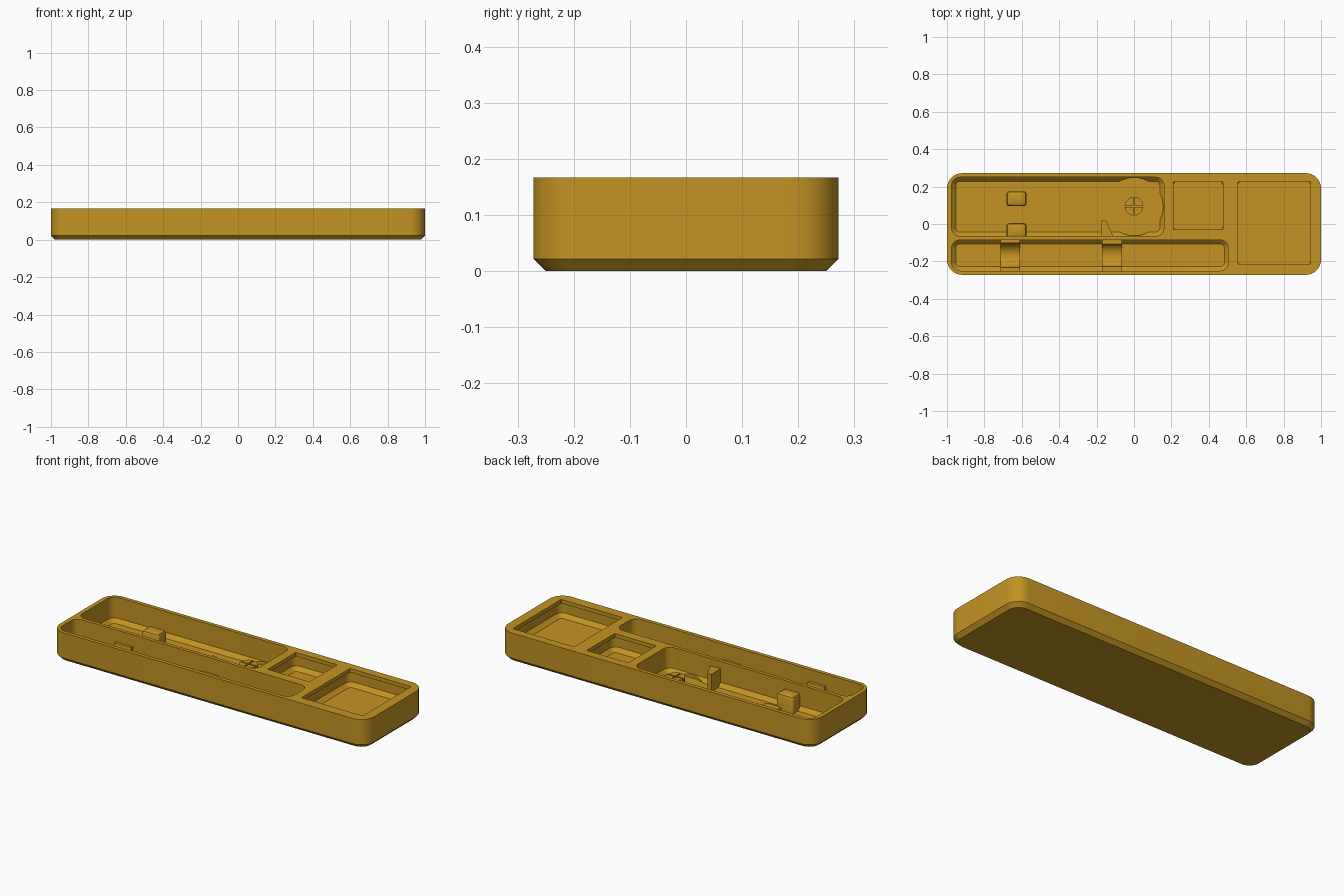
import bpy, bmesh, math
from mathutils import Vector

if "Cube" in bpy.data.objects:
    bpy.data.objects.remove(bpy.data.objects["Cube"])

gold = bpy.data.materials.new("golden_plastic")
gold.diffuse_color = (0.55, 0.296, 0.017, 1)
gold.use_nodes = True
gold.node_tree.nodes["Principled BSDF"].inputs["Base Color"].default_value = gold.diffuse_color

FLOOR, TOP, CH = 0.025, 0.167, 0.022


def make(name, bm):
    """Turn a bmesh into a smooth-by-angle object."""
    bmesh.ops.recalc_face_normals(bm, faces=bm.faces)
    me = bpy.data.meshes.new(name)
    bm.to_mesh(me)
    bm.free()
    me.materials.append(gold)
    ob = bpy.data.objects.new(name, me)
    bpy.context.collection.objects.link(ob)
    return ob


def ring(x0, x1, y0, y1, r, seg=8):
    """Rounded rectangle outline."""
    pts = []
    for k, (cx, cy) in enumerate([(x1 - r, y1 - r), (x0 + r, y1 - r), (x0 + r, y0 + r), (x1 - r, y0 + r)]):
        for i in range(seg + 1):
            a = math.pi / 2 * (k + i / seg)
            pts.append((cx + r * math.cos(a), cy + r * math.sin(a)))
    return pts


def loft(name, box, levels):
    """Stack rounded rectangles; each level is (inset, corner radius, z)."""
    x0, x1, y0, y1 = box
    bm = bmesh.new()
    rows = [[bm.verts.new((x, y, z)) for x, y in ring(x0 + d, x1 - d, y0 + d, y1 - d, r)]
            for d, r, z in levels]
    for a, b in zip(rows, rows[1:]):
        for i in range(len(a)):
            j = (i + 1) % len(a)
            bm.faces.new((a[i], a[j], b[j], b[i]))
    bm.faces.new(rows[0])
    bm.faces.new(rows[-1])
    return make(name, bm)


def extrude(name, pts, vec):
    """Extrude a closed planar outline along a vector."""
    bm = bmesh.new()
    face = bm.faces.new([bm.verts.new(p) for p in pts])
    out = bmesh.ops.extrude_face_region(bm, geom=[face])
    bmesh.ops.translate(bm, vec=Vector(vec),
                        verts=[v for v in out["geom"] if isinstance(v, bmesh.types.BMVert)])
    return make(name, bm)


def disc(cx, cy, r, z, n=64):
    return [(cx + r * math.cos(2 * math.pi * i / n), cy + r * math.sin(2 * math.pi * i / n), z)
            for i in range(n)]


def cut(target, cutter):
    mod = target.modifiers.new("cut", 'BOOLEAN')
    mod.operation, mod.solver, mod.object = 'DIFFERENCE', 'EXACT', cutter
    bpy.context.view_layer.objects.active = target
    bpy.ops.object.modifier_apply(modifier=mod.name)
    bpy.data.objects.remove(cutter)


# Tray body with chamfered base
tray = loft("tray_body", (-1, 1, -0.272, 0.272),
            [(CH, 0.06, 0), (0, 0.082, CH), (0, 0.082, TOP)])

# Two long open compartments with chamfered floors
for box in [(-0.975, 0.16, -0.065, 0.25), (-0.975, 0.505, -0.25, -0.085)]:
    cut(tray, loft("pocket_cutter", box,
                   [(CH, 0.023, FLOOR), (0, 0.045, FLOOR + CH), (0, 0.045, 0.2)]))

# Round recess in the wide compartment
cut(tray, extrude("recess_cutter", disc(0, 0.093, 0.156, FLOOR), (0, 0, 0.2)))

# Two lidded compartments: opening narrower than the cavity below
for box in [(0.21, 0.475, -0.03, 0.225), (0.555, 0.945, -0.215, 0.225)]:
    cut(tray, loft("cavity_cutter", box,
                   [(0, 0.018, 0.06), (-CH, 0.04, 0.06 + CH), (-CH, 0.04, 0.145)]))
    cut(tray, loft("opening_cutter", box, [(0, 0.003, 0.13), (0, 0.003, 0.2)]))

# Rounded holding blocks in the wide compartment
parts = [tray]
for name, y0, y1, z in [("holder_block", 0.095, 0.175, 0.108), ("wall_block", -0.075, 0.005, 0.122)]:
    parts.append(loft(name, (-0.682, -0.575, y0, y1),
                      [(0, 0.015, 0.02), (0, 0.015, z - 0.018), (0.005, 0.013, z - 0.006), (0.016, 0.008, z)]))

# Tapered fin with a curved hollow on its side
fin = extrude("holder_fin", [(-0.175, -0.07, 0.02), (-0.108, -0.07, 0.02),
                             (-0.15, 0.02, 0.02), (-0.175, 0.02, 0.02)], (0, 0, 0.105))
parts.append(fin)

# Split round peg: four quarters divided by a cross gap
for k in range(4):
    g, r, n = 0.004, 0.05, 10
    pts = [(g, g)] + [(max(g, r * math.cos(math.pi / 2 * i / n)), max(g, r * math.sin(math.pi / 2 * i / n)))
                      for i in range(n + 1)]
    c, s = round(math.cos(k * math.pi / 2)), round(math.sin(k * math.pi / 2))
    parts.append(extrude("peg_quarter", [(c * x - s * y, 0.095 + s * x + c * y, 0.02) for x, y in pts],
                         (0, 0, 0.075)))

# Concave saddles across the narrow compartment
for name, x0, r, z in [("tall_saddle", -0.715, 0.066, 0.1), ("low_saddle", -0.17, 0.06, 0.078)]:
    cy = -0.1675
    pts = [(x0, -0.255, 0.02), (x0, -0.255, z), (x0, cy - r, z)]
    for i in range(1, 16):
        a = math.pi * i / 16
        pts.append((x0, cy - r * math.cos(a), z - (z - 0.035) * math.sin(a)))
    pts += [(x0, cy + r, z), (x0, -0.08, z), (x0, -0.08, 0.02)]
    parts.append(extrude(name, pts, (0.105, 0, 0)))

# Smooth the rounded parts, keep the edges sharp
for ob in parts:
    bpy.ops.object.select_all(action='DESELECT')
    ob.select_set(True)
    bpy.context.view_layer.objects.active = ob
    bpy.ops.object.shade_smooth_by_angle(angle=math.radians(30))
